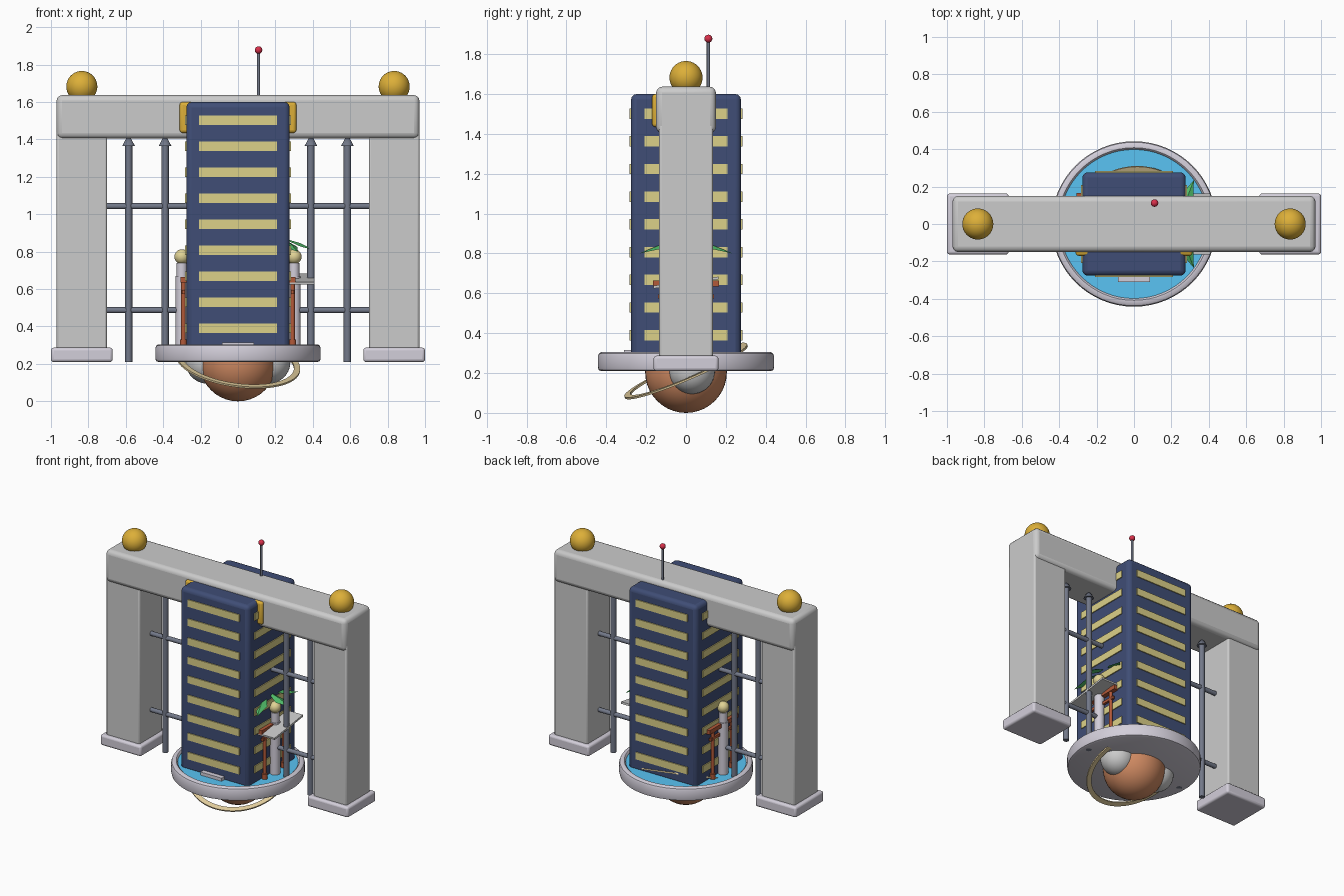
import bpy, bmesh, math
from mathutils import Vector

if "Cube" in bpy.data.objects:
    bpy.data.objects.remove(bpy.data.objects["Cube"])


def mat(name, rgb):
    m = bpy.data.materials.new(name)
    m.diffuse_color = (*rgb, 1)
    m.use_nodes = True
    m.node_tree.nodes["Principled BSDF"].inputs["Base Color"].default_value = m.diffuse_color
    return m


NAVY = mat("navy", (0.05, 0.075, 0.18))
YELLOW = mat("window_yellow", (0.72, 0.64, 0.25))
GOLD = mat("gold", (0.72, 0.43, 0.04))
STEEL = mat("steel", (0.17, 0.19, 0.25))
PALE = mat("pale_stone", (0.65, 0.62, 0.70))
WATER = mat("water", (0.10, 0.55, 0.90))
CLAY = mat("clay", (0.62, 0.25, 0.12))
SAND = mat("sand", (0.75, 0.60, 0.33))
RED = mat("red", (0.70, 0.03, 0.07))
RUST = mat("rust", (0.45, 0.10, 0.04))
GREEN = mat("leaf_green", (0.08, 0.50, 0.14))
CREAM = mat("cream_gold", (0.75, 0.65, 0.30))


def finish(name, m, bevel=0.0, segs=3):
    o = bpy.context.object
    o.name = name
    if m:
        o.data.materials.append(m)
    if bevel:
        b = o.modifiers.new("bevel", "BEVEL")
        b.width, b.segments = bevel, segs
    bpy.ops.object.shade_smooth_by_angle(angle=math.radians(35))
    return o


def box(name, lo, hi, m=None, bevel=0.0):
    lo, hi = Vector(lo), Vector(hi)
    bpy.ops.mesh.primitive_cube_add(size=1, location=(lo + hi) / 2)
    bpy.context.object.scale = hi - lo
    bpy.ops.object.transform_apply(location=False, rotation=False, scale=True)
    return finish(name, m, bevel)


def ball(name, loc, r, m=None):
    bpy.ops.mesh.primitive_uv_sphere_add(segments=40, ring_count=20, radius=r, location=loc)
    return finish(name, m)


def rod(name, a, b, r, m=None, r2=None):
    a, b = Vector(a), Vector(b)
    d = b - a
    bpy.ops.mesh.primitive_cone_add(vertices=20, radius1=r, radius2=r if r2 is None else r2,
                                    depth=d.length, location=(a + b) / 2,
                                    rotation=d.to_track_quat("Z", "Y").to_euler())
    return finish(name, m)


def mesh_object(name, verts, faces, m):
    me = bpy.data.meshes.new(name)
    me.from_pydata(verts, [], faces)
    bm = bmesh.new()
    bm.from_mesh(me)
    bmesh.ops.remove_doubles(bm, verts=bm.verts, dist=1e-5)
    bmesh.ops.recalc_face_normals(bm, faces=bm.faces)
    bm.to_mesh(me)
    bm.free()
    o = bpy.data.objects.new(name, me)
    bpy.context.collection.objects.link(o)
    bpy.ops.object.select_all(action="DESELECT")
    o.select_set(True)
    bpy.context.view_layer.objects.active = o
    return finish(name, m)


def lathe(name, prof, m, n=64, closed=False):
    k = len(prof)
    verts = [(r * math.cos(2 * math.pi * i / n), r * math.sin(2 * math.pi * i / n), z)
             for i in range(n) for r, z in prof]
    faces = [(i * k + j, (i + 1) % n * k + j, (i + 1) % n * k + (j + 1) % k, i * k + (j + 1) % k)
             for i in range(n) for j in range(k if closed else k - 1)]
    return mesh_object(name, verts, faces, m)


# Gate: pillars, feet, beam and finial balls
for s, side in ((-1, "left"), (1, "right")):
    box(f"{side}_pillar", (s * 0.835 - 0.135, -0.135, 0.25), (s * 0.835 + 0.135, 0.135, 1.45), None, 0.012)
    box(f"{side}_foot", (s * 0.835 - 0.165, -0.163, 0.21), (s * 0.835 + 0.165, 0.163, 0.287), PALE, 0.015)
    ball(f"{side}_finial", (s * 0.835, 0, 1.683), 0.083, GOLD)
box("beam", (-0.97, -0.15, 1.405), (0.97, 0.15, 1.637), None, 0.03)
box("gold_plaque", (-0.312, -0.17, 1.435), (0.312, -0.13, 1.6), GOLD, 0.015)

# Portcullis bars
for x in (-0.585, -0.39, 0.39, 0.585):
    rod("gate_bar", (x, 0, 0.21), (x, 0, 1.38), 0.02, STEEL)
    rod("bar_spike", (x, 0, 1.365), (x, 0, 1.43), 0.034, STEEL, 0)
for z in (0.487, 1.043):
    rod("cross_bar", (-0.71, 0, z), (0.71, 0, z), 0.016, STEEL)

# Tower with window bands on four sides
box("tower", (-0.276, -0.276, 0.27), (0.276, 0.276, 1.6), NAVY, 0.028)
for i in range(9):
    z = 0.39 + i * 0.139
    box("window_band_front_back", (-0.208, -0.283, z - 0.026), (0.208, 0.283, z + 0.026), YELLOW)
    box("window_band_sides", (-0.283, -0.208, z - 0.026), (0.283, 0.208, z + 0.026), YELLOW)
box("door_step", (-0.085, -0.31, 0.28), (0.085, -0.27, 0.315), PALE)

# Antenna
rod("antenna", (0.11, 0.112, 1.6), (0.11, 0.112, 1.87), 0.008, STEEL)
ball("antenna_tip", (0.11, 0.112, 1.878), 0.02, RED)

# Round basin and water
lathe("basin", [(0, 0.21), (0.425, 0.21), (0.438, 0.215), (0.442, 0.23), (0.442, 0.285),
                (0.437, 0.298), (0.425, 0.305), (0.408, 0.305), (0.4, 0.298), (0.395, 0.28), (0, 0.28)], PALE)
lathe("water", [(0, 0.292), (0.4, 0.292)], WATER)

# Planet with moons and tilted flat ring
ball("planet", (0, 0, 0.205), 0.205, CLAY)
for s in (-1, 1):
    ball("moon", (s * 0.165, 0.03, 0.21), 0.115)
ring = lathe("planet_ring", [(0.302, -0.005), (0.335, -0.005), (0.335, 0.005), (0.302, 0.005)], SAND, closed=True)
ring.location = (0, 0, 0.21)
ring.rotation_euler = (math.radians(23), math.radians(8), 0)

# Side posts with ball tops, and red post-and-lintel gates
for s in (-1, 1):
    rod("side_post", (s * 0.3, 0, 0.28), (s * 0.3, 0, 0.67), 0.034, PALE)
    rod("post_collar", (s * 0.3, 0, 0.66), (s * 0.3, 0, 0.74), 0.028, PALE)
    ball("post_ball", (s * 0.3, 0, 0.773), 0.04, CREAM)
    for y in (-0.11, 0.11):
        rod("red_gate_leg", (s * 0.292, y, 0.28), (s * 0.292, y, 0.64), 0.012, RUST)
        rod("red_gate_leg_base", (s * 0.292, y, 0.28), (s * 0.292, y, 0.33), 0.019, RUST)
    box("red_gate_lintel", (s * 0.292 - 0.016, -0.165, 0.635), (s * 0.292 + 0.016, 0.165, 0.665), RUST)
    box("red_gate_tie", (s * 0.292 - 0.008, -0.14, 0.575), (s * 0.292 + 0.008, 0.14, 0.595), RUST)

# Tilted shelf on the right side
shelf = box("tilted_shelf", (0.27, -0.165, 0.647), (0.41, 0.165, 0.661))
shelf.rotation_euler.x = math.radians(8)

# Palm: trunk mostly inside the tower, drooping folded fronds outside
rod("palm_trunk", (0.24, 0, 0.29), (0.23, 0, 0.87), 0.025, RUST, 0.016)
for x, y, z in ((0.415, 0, 0.805), (0.32, 0.235, 0.80), (0.32, -0.235, 0.80)):
    root, tip = Vector((0.23, 0, 0.875)), Vector((x, y, z))
    mid = root.lerp(tip, 0.55) + Vector((0, 0, 0.01))
    out = (tip - root).cross(Vector((0, 0, 1))).normalized() * 0.04
    drop = Vector((0, 0, -0.018))
    under = Vector((0, 0, -0.01))
    mesh_object("palm_frond", [root, mid, tip, mid + out + drop, mid - out + drop, mid + under],
                [(0, 3, 1), (3, 2, 1), (0, 1, 4), (1, 2, 4),
                 (0, 5, 3), (3, 5, 2), (0, 4, 5), (5, 4, 2)], GREEN)
